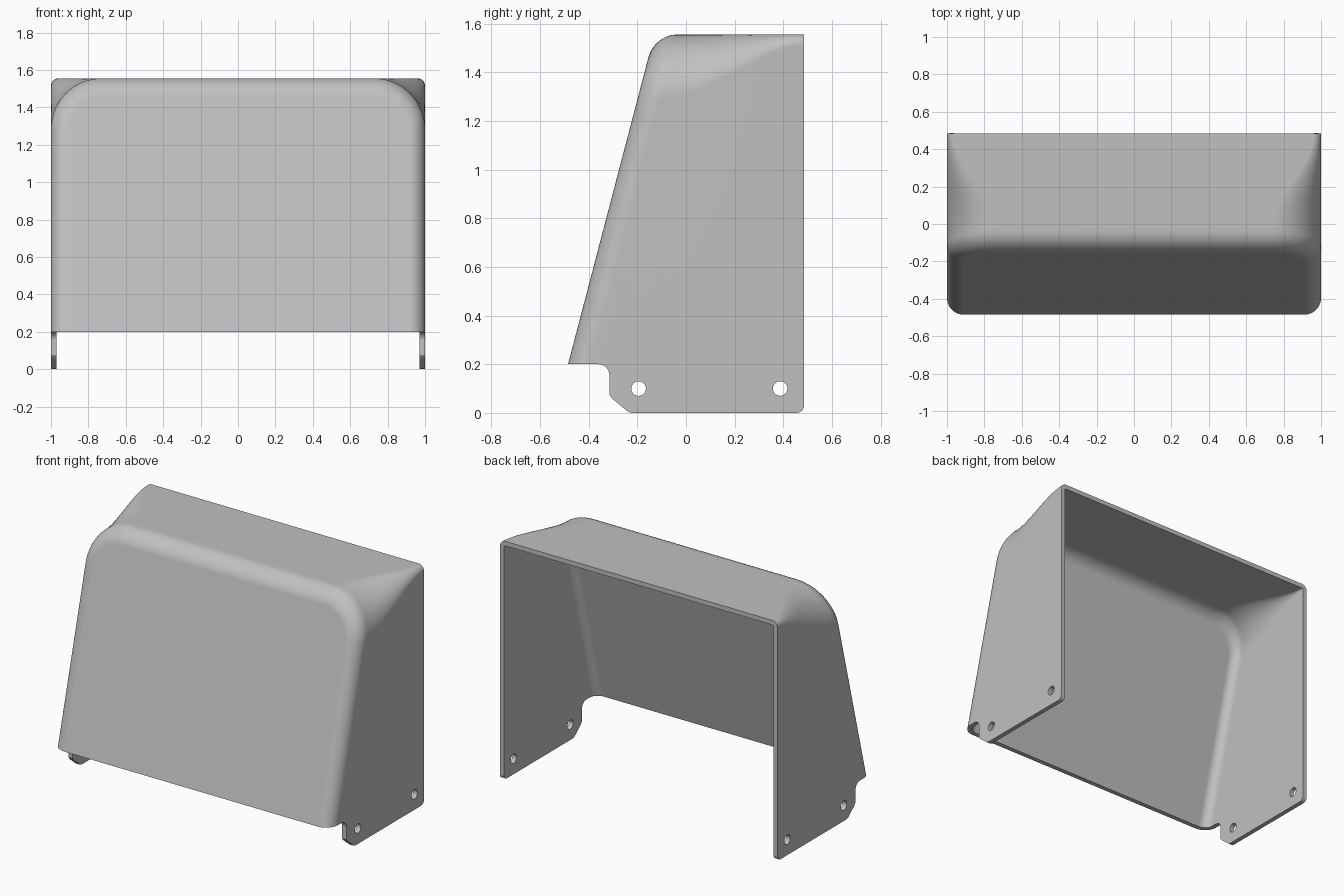
import bpy, bmesh, math

if "Cube" in bpy.data.objects:
    bpy.data.objects.remove(bpy.data.objects["Cube"])

HEIGHT, BACK, WALL = 1.555, 0.485, 0.03
FILLET = 0.09               # rounding between front and sides
R_BACK, R_FRONT = 0.04, 0.27  # top corner radius at either end
LOW = -0.06                 # raw skirt, trimmed afterwards


def front_y(z):
    """Leaning front plane."""
    return -0.485 + (z - 0.2) * 0.262


def arch(inset, radius, steps=16):
    """Upside-down U with rounded shoulders, as (x, z) points."""
    w, h = 1 - inset, HEIGHT - inset
    quarter = [(w - radius + radius * math.cos(a), h - radius + radius * math.sin(a))
               for a in (math.pi / 2 * i / steps for i in range(steps + 1))]
    half = [(w, LOW)] + quarter
    return half + [(-x, z) for x, z in reversed(half)]


def mesh_object(name, bm):
    bmesh.ops.recalc_face_normals(bm, faces=bm.faces)
    mesh = bpy.data.meshes.new(name)
    bm.to_mesh(mesh)
    bm.free()
    obj = bpy.data.objects.new(name, mesh)
    bpy.context.collection.objects.link(obj)
    return obj


# Hood skin: arches lofted from the back opening to the rounded front
bm = bmesh.new()
rings = []
for i in range(25):
    t = i / 24
    radius = R_BACK + (R_FRONT - R_BACK) * t * t * (3 - 2 * t)
    ring = []
    for x, z in arch(0, radius):
        start = front_y(z) + FILLET
        ring.append(bm.verts.new((x, BACK + (start - BACK) * t, z)))
    rings.append(ring)
for i in range(1, 11):
    a = math.pi / 2 * i / 10
    inset = FILLET * (1 - math.cos(a))
    rings.append([bm.verts.new((x, front_y(z) + FILLET * (1 - math.sin(a)), z))
                  for x, z in arch(inset, R_FRONT - inset)])
for r0, r1 in zip(rings, rings[1:]):
    for k in range(len(r0) - 1):
        bm.faces.new((r0[k], r0[k + 1], r1[k + 1], r1[k]))
front = bm.faces.new(rings[-1])
bm.normal_update()
flip = front.normal.y > 0
bmesh.ops.recalc_face_normals(bm, faces=bm.faces)
bm.normal_update()
if front.normal.y > 0:
    bmesh.ops.reverse_faces(bm, faces=bm.faces)
mesh = bpy.data.meshes.new("hood_cover")
bm.to_mesh(mesh)
bm.free()
hood = bpy.data.objects.new("hood_cover", mesh)
bpy.context.collection.objects.link(hood)

solid = hood.modifiers.new("wall", 'SOLIDIFY')
solid.thickness = WALL
solid.offset = -1
solid.use_even_offset = True


def arc(cy, cz, r, a0, a1, steps=8):
    return [(cy + r * math.cos(math.radians(a0 + (a1 - a0) * i / steps)),
             cz + r * math.sin(math.radians(a0 + (a1 - a0) * i / steps)))
            for i in range(steps + 1)]


def prism(bm, outline):
    """Side outline (y, z) swept across the full width."""
    a = [bm.verts.new((-1.2, y, z)) for y, z in outline]
    b = [bm.verts.new((1.2, y, z)) for y, z in outline]
    bm.faces.new(a)
    bm.faces.new(b[::-1])
    for k in range(len(a)):
        n = (k + 1) % len(a)
        bm.faces.new((a[k], b[k], b[n], a[n]))


# Trim for the lower edge with its mounting tabs, plus bolt holes
bm = bmesh.new()
trim = [(-0.8, -0.3), (-0.8, 0.2)]
trim += arc(-0.36, 0.155, 0.045, 90, 0)
trim += [(-0.315, 0.075), (-0.305, 0.06), (-0.24, 0.006), (-0.225, 0)]
trim += arc(BACK - 0.03, 0.03, 0.03, -90, 0)
trim += [(0.8, 0.03), (0.8, -0.3)]
prism(bm, trim)
for y in (-0.195, 0.387):
    prism(bm, arc(y, 0.1, 0.03, 0, 345, 23))
cutter = mesh_object("trim_cutter", bm)
cutter.hide_render = True

cut = hood.modifiers.new("trim", 'BOOLEAN')
cut.operation = 'DIFFERENCE'
cut.solver = 'EXACT'
cut.object = cutter

bpy.ops.object.select_all(action='DESELECT')
hood.select_set(True)
bpy.context.view_layer.objects.active = hood
for name in ("wall", "trim"):
    bpy.ops.object.modifier_apply(modifier=name)
bpy.data.objects.remove(cutter)

# Single grey finish
grey = bpy.data.materials.new("light_grey")
grey.use_nodes = True
colour = (0.53, 0.53, 0.53, 1)
grey.diffuse_color = colour
grey.node_tree.nodes["Principled BSDF"].inputs["Base Color"].default_value = colour
hood.data.materials.clear()
hood.data.materials.append(grey)

bpy.ops.object.shade_smooth_by_angle(angle=math.radians(30))
weighted = hood.modifiers.new("even_shading", 'WEIGHTED_NORMAL')
weighted.keep_sharp = True
